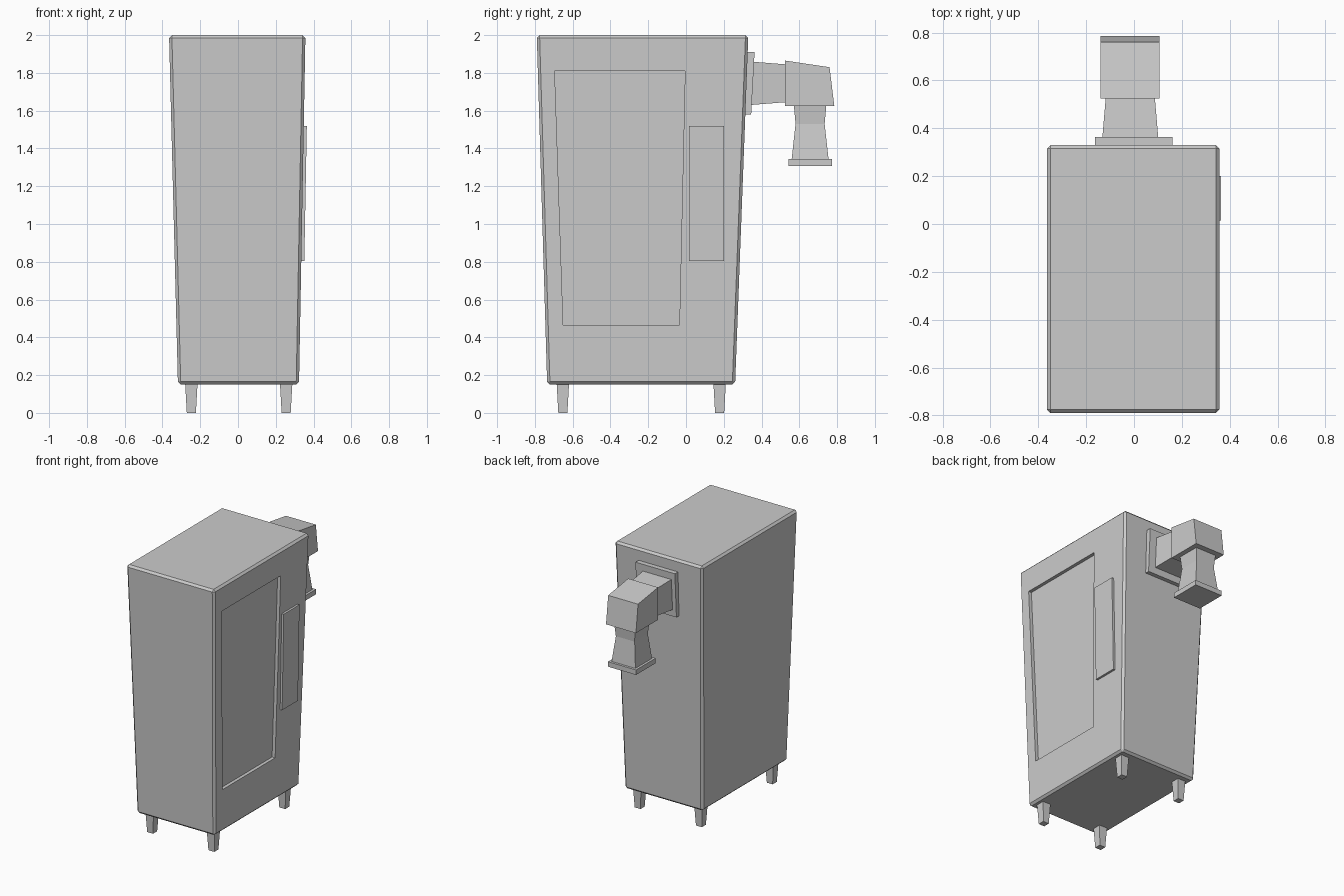
import bpy, bmesh

if "Cube" in bpy.data.objects:
    bpy.data.objects.remove(bpy.data.objects["Cube"])


def loft(name, rings, bevel=0.0):
    """Skin a stack of four-point rings into a closed solid."""
    bm = bmesh.new()
    loops = [[bm.verts.new(p) for p in ring] for ring in rings]
    for a, b in zip(loops, loops[1:]):
        for i in range(4):
            j = (i + 1) % 4
            bm.faces.new((a[i], a[j], b[j], b[i]))
    bm.faces.new(loops[0][::-1])
    bm.faces.new(loops[-1])
    if bevel:
        bmesh.ops.bevel(bm, geom=bm.edges[:], offset=bevel, segments=1,
                        affect='EDGES', profile=0.5)
    bmesh.ops.recalc_face_normals(bm, faces=bm.faces[:])
    mesh = bpy.data.meshes.new(name)
    bm.to_mesh(mesh)
    bm.free()
    ob = bpy.data.objects.new(name, mesh)
    bpy.context.collection.objects.link(ob)
    return ob


def level(x0, x1, y0, y1, z):
    """Horizontal rectangle."""
    return [(x0, y0, z), (x1, y0, z), (x1, y1, z), (x0, y1, z)]


def upright(x0, x1, low, high):
    """Rectangle across x between two (y, z) points."""
    return [(x0, *low), (x1, *low), (x1, *high), (x0, *high)]


def on_side(outline, offset):
    """Outline of (y, z) points laid on the sloping right wall."""
    return [(0.323 + 0.0185 * (z - 0.15) + offset, y, z) for y, z in outline]


# Tapered cabinet with chamfered edges
cabinet = loft("cabinet", [level(-0.318, 0.323, -0.735, 0.26, 0.15),
                           level(-0.365, 0.357, -0.79, 0.33, 2.0)], 0.015)

# Recessed door on the right wall
door = [(-0.65, 0.465), (-0.035, 0.465), (-0.005, 1.81), (-0.695, 1.81)]
cutter = loft("door_cutter", [on_side(door, -0.025), on_side(door, 0.06)])
cutter.hide_render = True
cut = cabinet.modifiers.new("door_recess", 'BOOLEAN')
cut.operation = 'DIFFERENCE'
cut.solver = 'EXACT'
cut.object = cutter
bpy.context.view_layer.objects.active = cabinet
bpy.ops.object.modifier_apply(modifier=cut.name)
bpy.data.objects.remove(cutter)

# Raised control panel
panel = [(0.015, 0.805), (0.20, 0.805), (0.20, 1.52), (0.015, 1.52)]
loft("control_panel", [on_side(panel, -0.01), on_side(panel, 0.016)])

# Four tapered feet
for x, side in ((-0.247, "left"), (0.255, "right")):
    for y, end in ((-0.652, "front"), (0.178, "back")):
        loft(f"{end}_{side}_foot",
             [level(x - r, x + r, y - r, y + r, z)
              for r, z in ((0.024, 0.0), (0.033, 0.16))])

# Mounting plate on the back wall
loft("mounting_plate", [upright(-0.163, 0.16, (0.295, 1.58), (0.315, 1.91)),
                        upright(-0.163, 0.16, (0.345, 1.58), (0.363, 1.91))])

# Duct: horizontal neck, elbow, waisted spout and its rim
loft("duct_neck", [upright(-0.134, 0.103, (0.34, 1.63), (0.34, 1.86)),
                   upright(-0.118, 0.087, (0.53, 1.645), (0.53, 1.845))])
loft("duct_elbow", [upright(-0.139, 0.106, (0.525, 1.625), (0.525, 1.865)),
                    upright(-0.139, 0.106, (0.785, 1.625), (0.76, 1.83))])
cx, cy = -0.016, 0.657
loft("spout", [level(cx - r, cx + r, cy - r, cy + r, z)
               for r, z in ((0.098, 1.34), (0.077, 1.53), (0.086, 1.63))])
loft("spout_rim", [level(cx - 0.115, cx + 0.115, cy - 0.115, cy + 0.115, z)
                   for z in (1.308, 1.345)])
